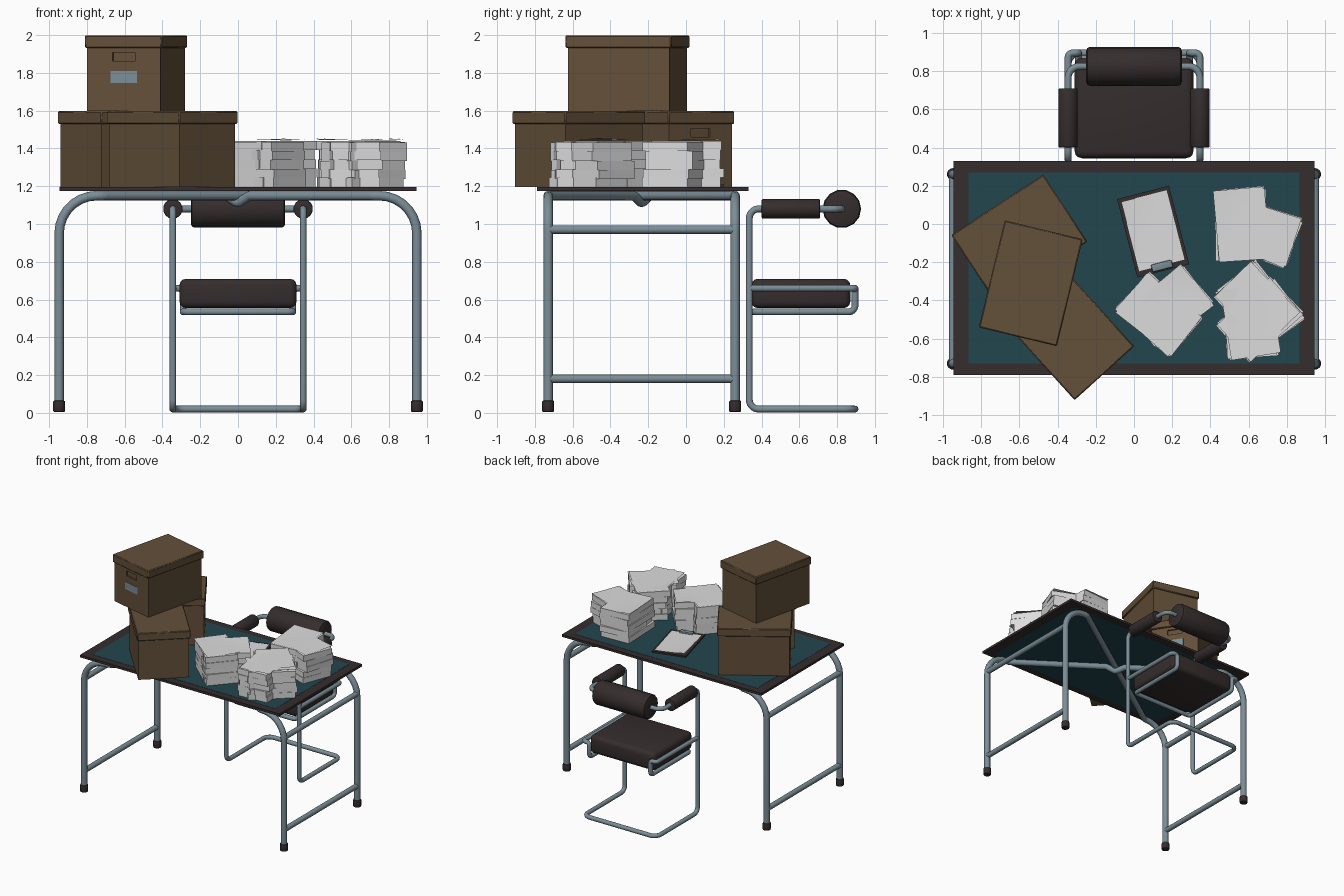
import bpy, bmesh, math, random
from mathutils import Vector, Matrix

if "Cube" in bpy.data.objects:
    bpy.data.objects.remove(bpy.data.objects["Cube"])

random.seed(4)


def mat(name, r, g, b):
    m = bpy.data.materials.new(name)
    m.diffuse_color = (r, g, b, 1)
    m.use_nodes = True
    m.node_tree.nodes["Principled BSDF"].inputs["Base Color"].default_value = m.diffuse_color
    return m


BROWN = mat("cardboard brown", 0.125, 0.079, 0.041)
DARK = mat("dark leather brown", 0.036, 0.026, 0.027)
TEAL = mat("teal desk pad", 0.016, 0.062, 0.077)
METAL = mat("steel blue metal", 0.20, 0.27, 0.31)
PAPER = mat("paper white", 0.72, 0.72, 0.72)


def finish(name, bm, *mats, loc=(0, 0, 0), rot=0, smooth=False):
    me = bpy.data.meshes.new(name)
    bm.to_mesh(me)
    bm.free()
    ob = bpy.data.objects.new(name, me)
    bpy.context.collection.objects.link(ob)
    ob.location = loc
    ob.rotation_euler.z = rot
    for m in mats:
        me.materials.append(m)
    if smooth:
        shade(ob)
    return ob


def shade(ob):
    bpy.ops.object.select_all(action='DESELECT')
    ob.select_set(True)
    bpy.context.view_layer.objects.active = ob
    bpy.ops.object.shade_smooth_by_angle(angle=math.radians(40))


def add_box(bm, lo, hi, m=None):
    lo, hi = Vector(lo), Vector(hi)
    t = Matrix.Translation((lo + hi) / 2) @ Matrix.Diagonal((*(hi - lo), 1))
    return bmesh.ops.create_cube(bm, size=1, matrix=(m or Matrix()) @ t)["verts"]


def box(name, lo, hi, m, loc=(0, 0, 0), rot=0, bevel=0, segs=3):
    bm = bmesh.new()
    add_box(bm, lo, hi)
    if bevel:
        bmesh.ops.bevel(bm, geom=bm.edges[:], offset=bevel, segments=segs,
                        affect='EDGES', profile=0.5)
    return finish(name, bm, m, loc=loc, rot=rot, smooth=bevel > 0)


def cylinder(name, centre, r, depth, axis, m, bevel=0.0, sides=14):
    bm = bmesh.new()
    bmesh.ops.create_cone(bm, cap_ends=True, segments=sides, radius1=r, radius2=r, depth=depth)
    if bevel:
        rim = [e for e in bm.edges if abs(e.verts[0].co.z - e.verts[1].co.z) < 1e-5]
        bmesh.ops.bevel(bm, geom=rim, offset=bevel, segments=2, affect='EDGES', profile=0.5)
    q = Vector((0, 0, 1)).rotation_difference(Vector(axis)).to_matrix()
    bmesh.ops.rotate(bm, verts=bm.verts, matrix=q)
    return finish(name, bm, m, loc=centre, smooth=True)


def tube(name, pts, r):
    """Round tube through points (x, y, z, corner radius)."""
    P = [Vector(p[:3]) for p in pts]
    path = [P[0]]
    for i in range(1, len(P) - 1):
        a, b = (P[i] - P[i - 1]).normalized(), (P[i + 1] - P[i]).normalized()
        ang, rad = a.angle(b), pts[i][3]
        if ang < 0.02 or rad == 0:
            path.append(P[i])
            continue
        d = rad * math.tan(ang / 2)
        c = P[i] + (b - a).normalized() * rad / math.cos(ang / 2)
        v1, v2 = (P[i] - a * d - c).normalized(), (P[i] + b * d - c).normalized()
        n = max(2, round(ang / 0.22))
        path += [c + v1.slerp(v2, k / n) * rad for k in range(n + 1)]
    path.append(P[-1])
    cu = bpy.data.curves.new(name, 'CURVE')
    cu.dimensions = '3D'
    cu.bevel_depth = r
    cu.bevel_resolution = 4
    cu.use_fill_caps = True
    sp = cu.splines.new('POLY')
    sp.points.add(len(path) - 1)
    for s, p in zip(sp.points, path):
        s.co = (*p, 1)
    cu.materials.append(METAL)
    ob = bpy.data.objects.new(name, cu)
    bpy.context.collection.objects.link(ob)
    bpy.ops.object.select_all(action='DESELECT')
    ob.select_set(True)
    bpy.context.view_layer.objects.active = ob
    bpy.ops.object.convert(target='MESH')
    shade(bpy.context.view_layer.objects.active)


# desk top: dark rim and teal panel showing above and below
box("desk_rim", (-0.945, -0.79, 1.175), (0.945, 0.33, 1.195), DARK)
box("desk_panel", (-0.865, -0.73, 1.174), (0.865, 0.27, 1.1965), TEAL)

# desk frame: two arched legs that cross under the top, one dipping below the other
X, YF, YB, ZT = 0.947, -0.73, 0.26, 1.15
YM = (YF + YB) / 2
for name, y0, y1, dip in (("straight", YF, YB, 0), ("dipped", YB, YF, 0.04)):
    k = 0.06 * (y1 - y0) / 1.44
    tube(f"desk_frame_{name}", [
        (-X, y0, 0.03, 0), (-X, y0, ZT, 0.2), (-0.72, y0, ZT, 0.07),
        (-0.06, YM - k, ZT, 0.03), (0, YM, ZT - dip, 0.03), (0.06, YM + k, ZT, 0.03),
        (0.72, y1, ZT, 0.07), (X, y1, ZT, 0.2), (X, y1, 0.03, 0)], 0.025)
for s, side in ((-1, "left"), (1, "right")):
    for z, h in ((0.18, "lower"), (0.97, "upper")):
        tube(f"desk_{h}_rail_{side}", [(s * X, YF, z, 0), (s * X, YB, z, 0)], 0.022)
    for y, end in ((YF, "front"), (YB, "back")):
        cylinder(f"desk_foot_{end}_{side}", (s * X, y, 0.035), 0.032, 0.06, (0, 0, 1), DARK, 0.006)


# chair frame: half paths mirrored into continuous tubes
def mirrored(half):
    return half + [(-p[0], *p[1:]) for p in reversed(half)]


CX, CY, BZ = 0.345, 0.335, 1.08
tube("chair_frame", mirrored([
    (0.2, 0.825, BZ, 0), (CX, 0.825, BZ, 0.06), (CX, CY, BZ, 0.05),
    (CX, CY, 0.02, 0.05), (CX, 0.895, 0.02, 0.06)]), 0.018)
tube("seat_support", mirrored([
    (CX, CY, 0.66, 0), (CX, 0.895, 0.66, 0.025), (0.29, 0.895, 0.66, 0.025),
    (0.29, 0.895, 0.535, 0.035), (0.29, 0.36, 0.535, 0.03)]), 0.018)

# chair padding
box("seat", (-0.31, 0.345, 0.555), (0.31, 0.87, 0.71), DARK, bevel=0.035)
cylinder("backrest", (0, 0.825, BZ), 0.102, 0.5, (1, 0, 0), DARK, 0.02)
for s, side in ((-1, "left"), (1, "right")):
    cylinder(f"armrest_{side}", (s * CX, 0.555, BZ), 0.052, 0.31, (0, 1, 0), DARK, 0.008)


# archive boxes: body with a recessed hand slot at local +x, lid and label
def archive_box(name, x, y, z, deg):
    loc, rot = (x, y, z), math.radians(deg)
    bm = bmesh.new()
    add_box(bm, (-0.276, -0.199, 0), (0.276, 0.199, 0.37))
    for co, no in (((0, -0.06, 0), (0, 1, 0)), ((0, 0.06, 0), (0, 1, 0)),
                   ((0, 0, 0.265), (0, 0, 1)), ((0, 0, 0.31), (0, 0, 1))):
        bmesh.ops.bisect_plane(bm, geom=bm.verts[:] + bm.edges[:] + bm.faces[:],
                               plane_co=co, plane_no=no)
    bm.normal_update()
    slot = [f for f in bm.faces if f.normal.x > 0.9 and abs(f.calc_center_median().y) < 0.05
            and 0.27 < f.calc_center_median().z < 0.3]
    new = bmesh.ops.extrude_discrete_faces(bm, faces=slot)["faces"]
    bmesh.ops.translate(bm, verts=list({v for f in new for v in f.verts}), vec=(-0.012, 0, 0))
    finish(name + "_body", bm, BROWN, loc=loc, rot=rot)
    box(name + "_lid", (-0.288, -0.21, 0.335), (0.288, 0.21, 0.402), BROWN, loc, rot, 0.006, 1)
    box(name + "_label", (0.274, -0.072, 0.15), (0.279, 0.072, 0.212), METAL, loc, rot)


archive_box("top_box", -0.54, -0.31, 1.597, -103.6)
archive_box("rear_box", -0.60, -0.075, 1.195, 33.3)
archive_box("front_box", -0.348, -0.567, 1.195, 132.1)


# paper: bundles turned to alternating angles, with loosely curled sheets on top
def add_sheet(bm, x, y, z, deg, length, width, curl):
    m = Matrix.Translation((x, y, z)) @ Matrix.Rotation(math.radians(deg), 4, 'Z')
    vs = bmesh.ops.create_grid(bm, x_segments=8, y_segments=6, size=0.5)["verts"]
    for v in vs:
        u, w = v.co.x, v.co.y
        v.co = m @ Vector((u * length, w * width, curl * (2 * max(0, u + w)) ** 2))


def paper_stack(name, piles):
    bm = bmesh.new()
    layers, z, h = 5, 1.1965, 0.0485
    for i in range(layers):
        # each layer is one bundle per pile, the last pile lying slightly lower
        for k, (x, y, deg) in enumerate(piles):
            m = Matrix.Translation((x + random.uniform(-0.008, 0.008),
                                    y + random.uniform(-0.008, 0.008), z - 0.004 * k * (i > 0)))
            m = m @ Matrix.Rotation(math.radians(deg + random.uniform(-4, 4)), 4, 'Z')
            add_box(bm, (-0.185, -0.13, 0), (0.185, 0.13, h), m)
        z += h
    for k, (x, y, deg) in enumerate(reversed(piles)):
        add_sheet(bm, x, y, z + 0.002 + 0.003 * k, deg + 2, 0.37, 0.262, 0.002)
    finish(name, bm, PAPER)


paper_stack("paper_stack_back", [(0.56, 0.0, 93), (0.66, -0.04, -20)])
paper_stack("paper_stack_left", [(0.185, -0.43, 38), (0.13, -0.475, -40)])
paper_stack("paper_stack_right", [(0.645, -0.42, -48), (0.61, -0.51, 97), (0.66, -0.5, 40)])

# clipboard with one sheet and a metal clip at its near end
cl, cr = (0.10, -0.04, 1.1965), math.radians(14.5)
box("clipboard", (-0.14, -0.212, 0), (0.14, 0.212, 0.012), DARK, cl, cr)
bm = bmesh.new()
add_sheet(bm, 0, 0.005, 0.016, 90, 0.375, 0.245, 0.002)
finish("clipboard_sheet", bm, PAPER, loc=cl, rot=cr)
box("clipboard_clip", (-0.055, -0.205, 0.01), (0.055, -0.165, 0.03), METAL, cl, cr, 0.006, 2)
